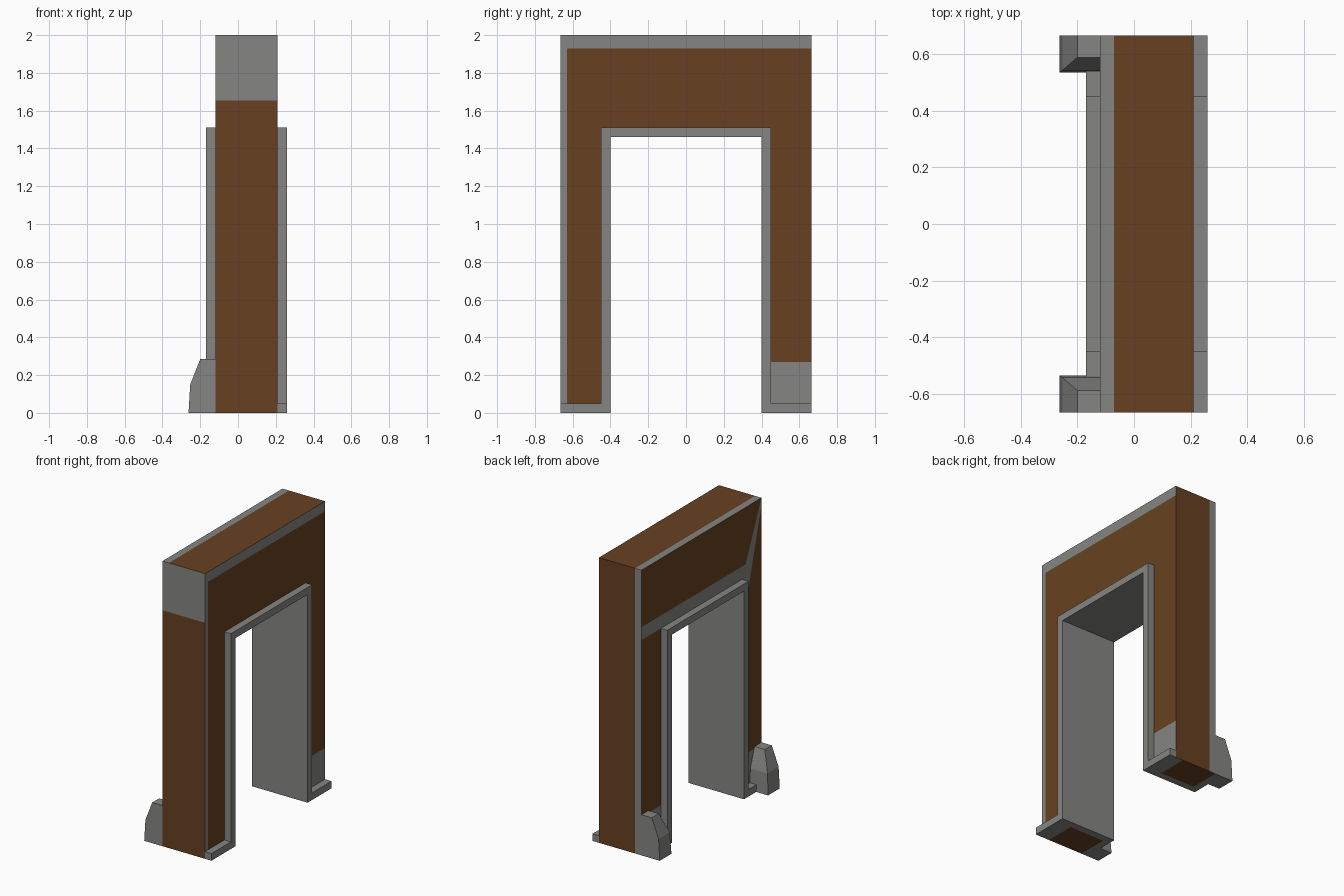
import bpy, bmesh
from mathutils import Vector

if "Cube" in bpy.data.objects:
    bpy.data.objects.remove(bpy.data.objects["Cube"])

def material(name, col):
    m = bpy.data.materials.new(name)
    m.diffuse_color = (*col, 1)
    m.use_nodes = True
    m.node_tree.nodes["Principled BSDF"].inputs["Base Color"].default_value = m.diffuse_color
    return m

GREY = material("stone grey", (0.235, 0.235, 0.23))
BROWN = material("wood brown", (0.135, 0.053, 0.015))

def finish(name, bm, mats):
    bmesh.ops.recalc_face_normals(bm, faces=bm.faces[:])
    me = bpy.data.meshes.new(name)
    bm.to_mesh(me)
    bm.free()
    for m in mats:
        me.materials.append(m)
    ob = bpy.data.objects.new(name, me)
    bpy.context.collection.objects.link(ob)
    return ob

def arch(inner, outer, z_in, z_out, x0, x1):
    """Upside-down U: two legs and a lintel, extruded along x."""
    bm = bmesh.new()
    pts = [(-outer, 0), (-inner, 0), (-inner, z_in), (-outer, z_in),
           (inner, 0), (outer, 0), (outer, z_in), (inner, z_in),
           (outer, z_out), (-outer, z_out)]
    v = [bm.verts.new((x0, y, z)) for y, z in pts]
    faces = [bm.faces.new([v[i] for i in f])
             for f in ((0, 1, 2, 3), (4, 5, 6, 7), (3, 2, 7, 6, 8, 9))]
    ext = bmesh.ops.extrude_face_region(bm, geom=faces, use_keep_orig=True)
    bmesh.ops.translate(bm, vec=(x1 - x0, 0, 0),
                        verts=[e for e in ext["geom"] if isinstance(e, bmesh.types.BMVert)])
    bmesh.ops.recalc_face_normals(bm, faces=bm.faces[:])
    return bm

def loft(name, rings):
    """Stack of rectangles (x0, x1, y0, y1, z)."""
    bm = bmesh.new()
    loops = [[bm.verts.new(p) for p in ((a, c, z), (b, c, z), (b, d, z), (a, d, z))]
             for a, b, c, d, z in rings]
    bm.faces.new(loops[0])
    bm.faces.new(loops[-1])
    for lo, hi in zip(loops, loops[1:]):
        for i in range(4):
            j = (i + 1) % 4
            bm.faces.new((lo[i], lo[j], hi[j], hi[i]))
    return finish(name, bm, [GREY])

# Main wall body, cut along the colour borders
XB, XF, YO = -0.12, 0.21, 0.665
bm = arch(0.45, YO, 1.51, 2.0, XB, XF)

def cut(co, no):
    bmesh.ops.bisect_plane(bm, geom=bm.verts[:] + bm.edges[:] + bm.faces[:],
                           plane_co=co, plane_no=no, dist=1e-5)

def diagonal(y0, z0, y1, z1):
    cut((0, y0, z0), Vector((0, z1 - z0, y0 - y1)).normalized())

for x in (-0.07, 0.15):
    cut((x, 0, 0), (1, 0, 0))
cut((0, -0.63, 0), (0, 1, 0))
for z in (0.05, 0.27, 1.6, 1.655, 1.93):
    cut((0, 0, z), (0, 0, 1))
diagonal(-0.665, 2.0, -0.49, 1.6)
diagonal(-0.665, 1.95, -0.53, 1.45)

def is_brown(c, n):
    if n.x > 0.9:      # panel side with grey border
        return c.z < 1.93 and c.y > -0.63 and c.z > (0.27 if c.y > 0 else 0.05)
    if n.x < -0.9:     # buttress side with grey corner band
        if c.y < -0.665 + (1.95 - c.z) * 0.27:
            return c.z > 0.27
        if c.z > 1.6:
            return c.y > -0.665 + (2.0 - c.z) * 0.4375
        return c.y > 0.45 and 0.27 < c.z < 1.52
    if n.y > 0.9:
        return c.y > 0.6 and c.x > -0.07
    if n.y < -0.9:
        return c.y < -0.6 and c.z < 1.655
    if n.z > 0.9:
        return c.x > -0.07
    return c.z < 0.01 and c.x < 0.15

bm.normal_update()
for f in bm.faces:
    f.material_index = int(is_brown(f.calc_center_median(), f.normal))
finish("wall_arch", bm, [GREY, BROWN])

# Protruding trim around the opening
finish("opening_trim", arch(0.40, 0.45, 1.46, 1.51, -0.17, 0.26), [GREY])

# Low feet and tapered buttresses on both legs
for s, side in ((1, "back"), (-1, "front")):
    def box(name, rings):
        loft(f"{side}_{name}", [(a, b, s * c, s * d, z) for a, b, c, d, z in rings])
    box("outer_foot", [(XF, 0.26, 0.45, YO, z) for z in (0, 0.05)])
    box("inner_foot", [(-0.17, XB, 0.45, 0.56, z) for z in (0, 0.05)])
    box("buttress", [(-0.262, XB, 0.535, YO, 0), (-0.253, XB, 0.542, YO, 0.15),
                     (-0.20, XB, 0.588, YO, 0.285)])
